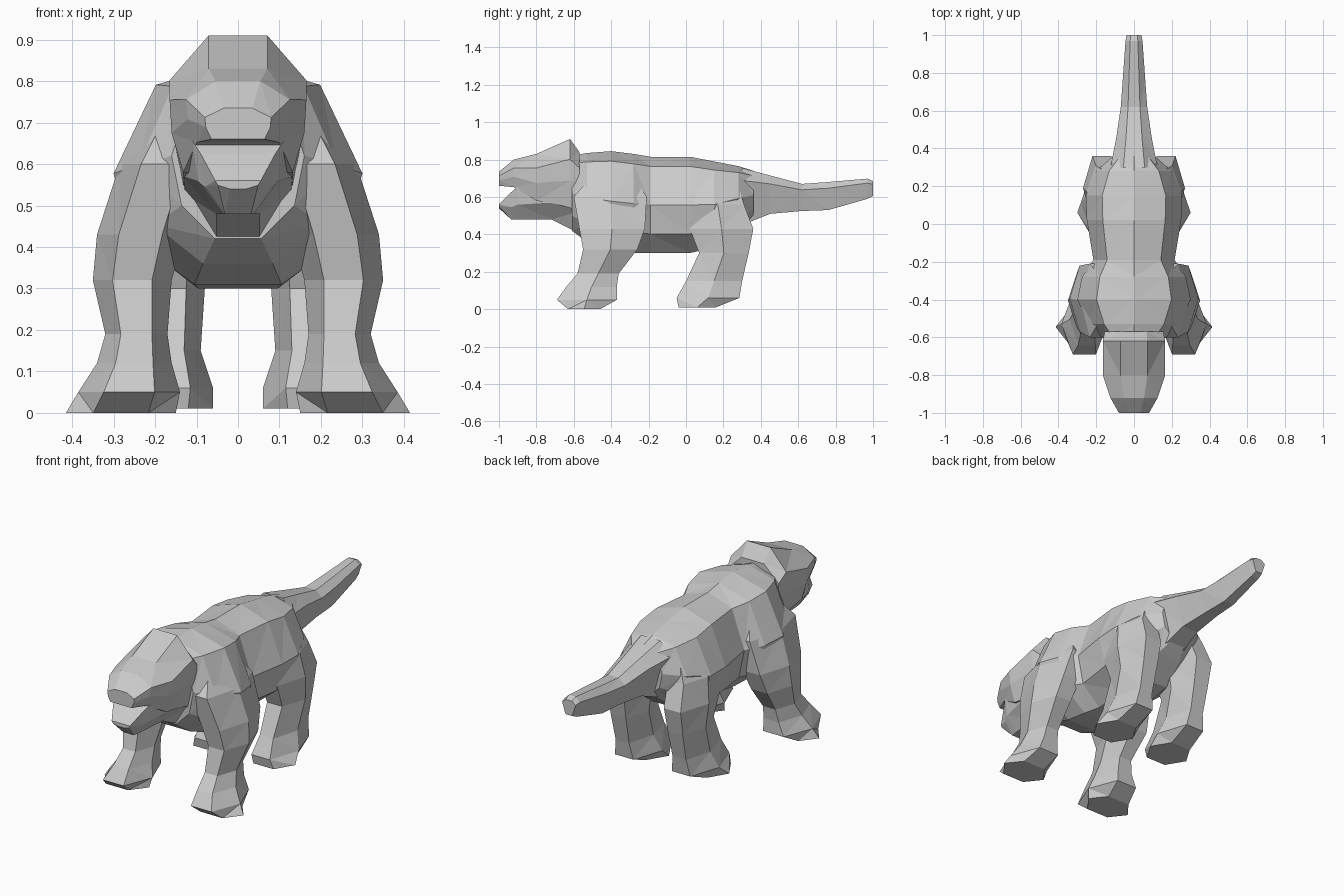
import bpy, bmesh, math


def loft(name, rings, mirror=False):
    """Skin a list of equal-sized point rings, cap both ends, flat triangles."""
    bm = bmesh.new()
    loops = [[bm.verts.new(p) for p in ring] for ring in rings]
    n = len(loops[0])
    for a, b in zip(loops, loops[1:]):
        for i in range(n):
            j = (i + 1) % n
            bm.faces.new((a[i], a[j], b[j], b[i]))
    bm.faces.new(loops[0])
    bm.faces.new(loops[-1])
    bmesh.ops.triangulate(bm, faces=bm.faces[:])
    bmesh.ops.recalc_face_normals(bm, faces=bm.faces[:])
    mesh = bpy.data.meshes.new(name)
    bm.to_mesh(mesh)
    bm.free()
    obj = bpy.data.objects.new(name, mesh)
    bpy.context.collection.objects.link(obj)
    if mirror:
        obj.modifiers.new("Mirror", 'MIRROR').use_mirror_merge = False
    return obj


def sections(half, stations):
    """Symmetric half profile placed at stations (y, bottom, top, half width)."""
    full = half + [(-u, v) for u, v in reversed(half) if u > 0]
    return [[(u * w, y, lo + v * (hi - lo)) for u, v in full]
            for y, lo, hi, w in stations]


def hexagons(stations):
    """Horizontal six-sided rings from (z, inner x, outer x, front y, back y)."""
    rings = []
    for z, x0, x1, y0, y1 in stations:
        cx, cy, rx, ry = (x0 + x1) / 2, (y0 + y1) / 2, (x1 - x0) / 2, (y1 - y0) / 2
        rings.append([(cx + rx * math.cos(k * math.pi / 3),
                       cy + ry * math.sin(k * math.pi / 3) / math.sin(math.pi / 3), z)
                      for k in range(6)])
    return rings


barrel = [(0, 1), (0.66, 0.9), (1, 0.5), (0.85, 0.2), (0.35, 0)]
wedge = [(0.45, 1), (1, 0.78), (0.5, 0)]
skull = [(0, 1), (0.43, 1), (1, 0.7), (0.97, 0.38), (0.8, 0)]
chin = [(0, 1), (1, 1), (0.88, 0.45), (0.35, 0)]

# Torso, widened over the shoulders and haunches
loft("torso", sections(barrel, [
    (-0.61, 0.42, 0.82, 0.16), (-0.53, 0.36, 0.835, 0.24),
    (-0.40, 0.31, 0.845, 0.30), (-0.28, 0.30, 0.83, 0.275),
    (-0.19, 0.30, 0.815, 0.215), (0.02, 0.30, 0.815, 0.25),
    (0.15, 0.33, 0.79, 0.255), (0.28, 0.42, 0.765, 0.20),
    (0.36, 0.48, 0.74, 0.11)]))

# Tail, a thin wedge-shaped taper
loft("tail", sections(wedge, [
    (0.30, 0.45, 0.755, 0.125), (0.45, 0.51, 0.715, 0.095),
    (0.62, 0.525, 0.67, 0.07), (0.76, 0.53, 0.68, 0.06),
    (0.97, 0.59, 0.698, 0.045), (1.0, 0.605, 0.685, 0.04)]))

# Head: upper skull with muzzle, then the open lower jaw
loft("head", sections(skull, [
    (-0.57, 0.56, 0.84, 0.155), (-0.62, 0.55, 0.91, 0.165),
    (-0.80, 0.58, 0.83, 0.165), (-0.92, 0.652, 0.80, 0.125),
    (-1.0, 0.66, 0.735, 0.08)]))
loft("lower_jaw", sections(chin, [
    (-0.56, 0.40, 0.68, 0.145), (-0.72, 0.48, 0.68, 0.15),
    (-0.90, 0.48, 0.655, 0.11), (-0.935, 0.48, 0.625, 0.09),
    (-1.0, 0.54, 0.56, 0.055)]))

# Front legs: rooted in the shoulders, ending in splayed paws
loft("front_legs", hexagons([
    (0.74, 0.08, 0.19, -0.48, -0.30), (0.60, 0.08, 0.285, -0.60, -0.21),
    (0.43, 0.13, 0.34, -0.57, -0.22), (0.32, 0.16, 0.35, -0.55, -0.26),
    (0.19, 0.17, 0.32, -0.58, -0.36), (0.12, 0.16, 0.34, -0.64, -0.37),
    (0.05, 0.14, 0.385, -0.69, -0.37), (0.0, 0.15, 0.415, -0.63, -0.46)]), mirror=True)

# Rear legs: haunch, hock and paw
loft("rear_legs", hexagons([
    (0.70, 0.06, 0.17, 0.10, 0.27), (0.56, 0.06, 0.25, 0.03, 0.31),
    (0.43, 0.07, 0.27, 0.02, 0.36), (0.30, 0.08, 0.26, 0.07, 0.335),
    (0.15, 0.09, 0.25, 0.00, 0.30), (0.06, 0.06, 0.28, -0.05, 0.285),
    (0.01, 0.06, 0.30, -0.04, 0.16)]), mirror=True)
